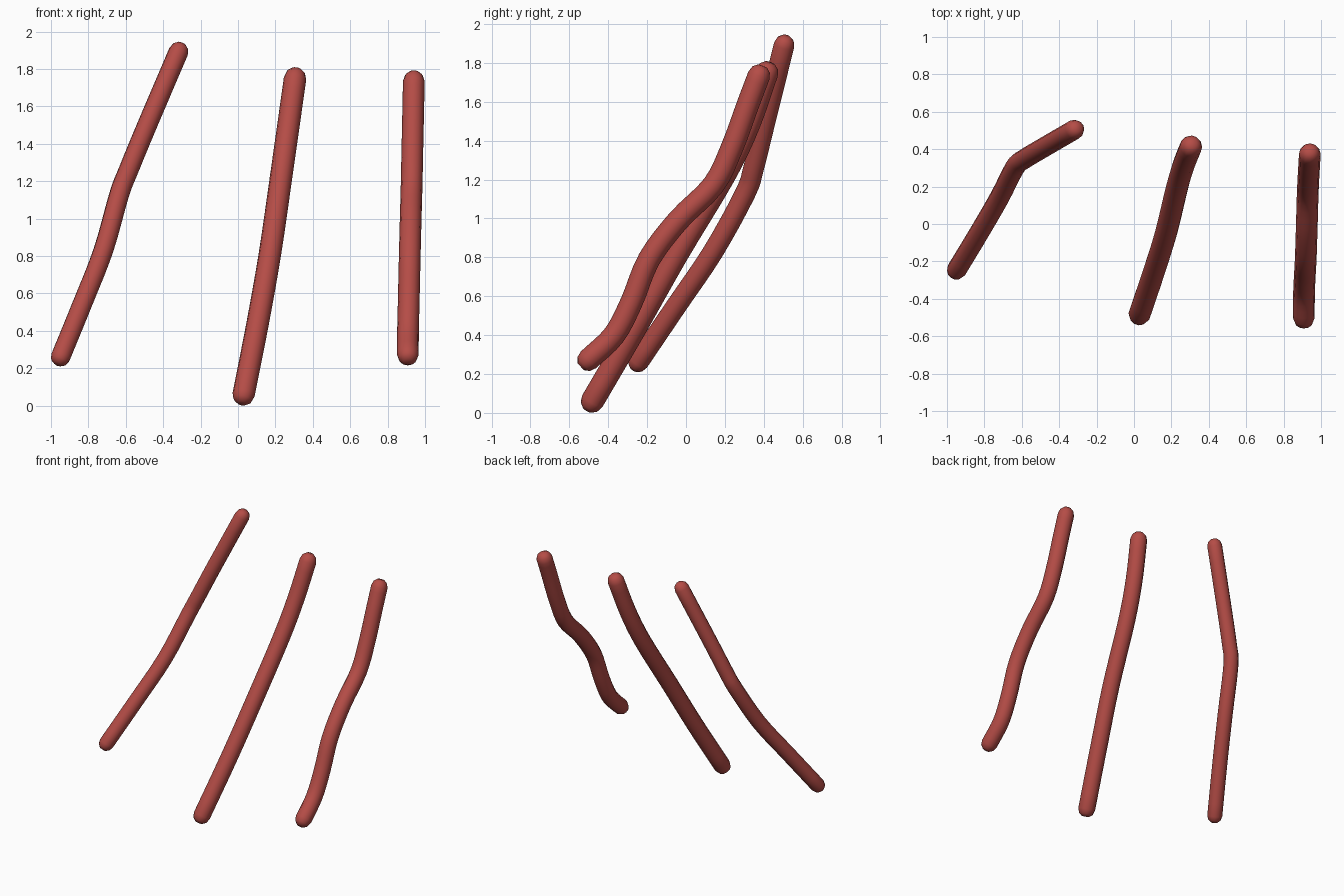
import bpy, bmesh, math
from mathutils import Vector

if "Cube" in bpy.data.objects:
    bpy.data.objects.remove(bpy.data.objects["Cube"], do_unlink=True)

SIDES = 12
STEPS = 4

red = bpy.data.materials.new("muted_red")
red.use_nodes = True
colour = (0.46, 0.073, 0.062, 1)
red.diffuse_color = colour
red.node_tree.nodes["Principled BSDF"].inputs["Base Color"].default_value = colour


def smooth_path(points):
    """Catmull-Rom curve through the points."""
    p = [Vector(q) for q in points]
    p = [2 * p[0] - p[1]] + p + [2 * p[-1] - p[-2]]
    path = []
    for a, b, c, d in zip(p, p[1:], p[2:], p[3:]):
        for i in range(STEPS):
            t = i / STEPS
            path.append(b + (c - a) * t / 2
                        + (2 * a - 5 * b + 4 * c - d) * t * t / 2
                        + (3 * b - a - 3 * c + d) * t ** 3 / 2)
    return path + [p[-2]]


def rounded_rod(name, radius, points):
    path = smooth_path(points)
    last = len(path) - 1
    tangents = [(path[min(i + 1, last)] - path[max(i - 1, 0)]).normalized()
                for i in range(last + 1)]
    # Rings of (centre, direction, radius), with rounded caps at both ends
    rings = [(q, t, radius) for q, t in zip(path, tangents)]
    for degrees in (35, 66):
        a = math.radians(degrees)
        reach, r = radius * math.sin(a), radius * math.cos(a)
        rings.insert(0, (path[0] - tangents[0] * reach, tangents[0], r))
        rings.append((path[-1] + tangents[-1] * reach, tangents[-1], r))

    bm = bmesh.new()
    loops = []
    for centre, direction, r in rings:
        u = Vector((1, 0, 0))
        u = (u - direction * u.dot(direction)).normalized()
        v = direction.cross(u)
        angles = [math.tau * i / SIDES for i in range(SIDES)]
        loops.append([bm.verts.new(centre + r * (u * math.cos(a) + v * math.sin(a)))
                      for a in angles])
    for low, high in zip(loops, loops[1:]):
        for i in range(SIDES):
            j = (i + 1) % SIDES
            bm.faces.new((low[i], low[j], high[j], high[i]))
    bm.faces.new(loops[0][::-1])
    bm.faces.new(loops[-1])
    for face in bm.faces:
        face.smooth = True
    mesh = bpy.data.meshes.new(name)
    bm.to_mesh(mesh)
    bm.free()
    mesh.materials.append(red)
    bpy.context.collection.objects.link(bpy.data.objects.new(name, mesh))


# Slim rod on the right, bending back halfway up
rounded_rod("right_rod", 0.053, [
    (-0.948, -0.245, 0.262), (-0.83, -0.05, 0.55), (-0.72, 0.14, 0.83),
    (-0.635, 0.305, 1.13), (-0.585, 0.348, 1.26), (-0.49, 0.405, 1.49),
    (-0.318, 0.505, 1.893)])

# Long middle rod
rounded_rod("middle_rod", 0.06, [
    (0.03, -0.482, 0.06), (0.105, -0.26, 0.44), (0.172, -0.045, 0.82),
    (0.23, 0.195, 1.22), (0.267, 0.32, 1.48), (0.305, 0.415, 1.75)])

# Wavy rod on the left
rounded_rod("left_rod", 0.058, [
    (0.908, -0.502, 0.273), (0.909, -0.37, 0.4), (0.913, -0.28, 0.57),
    (0.918, -0.19, 0.79), (0.923, -0.04, 0.99), (0.928, 0.14, 1.17),
    (0.932, 0.235, 1.36), (0.937, 0.32, 1.59), (0.94, 0.375, 1.735)])
